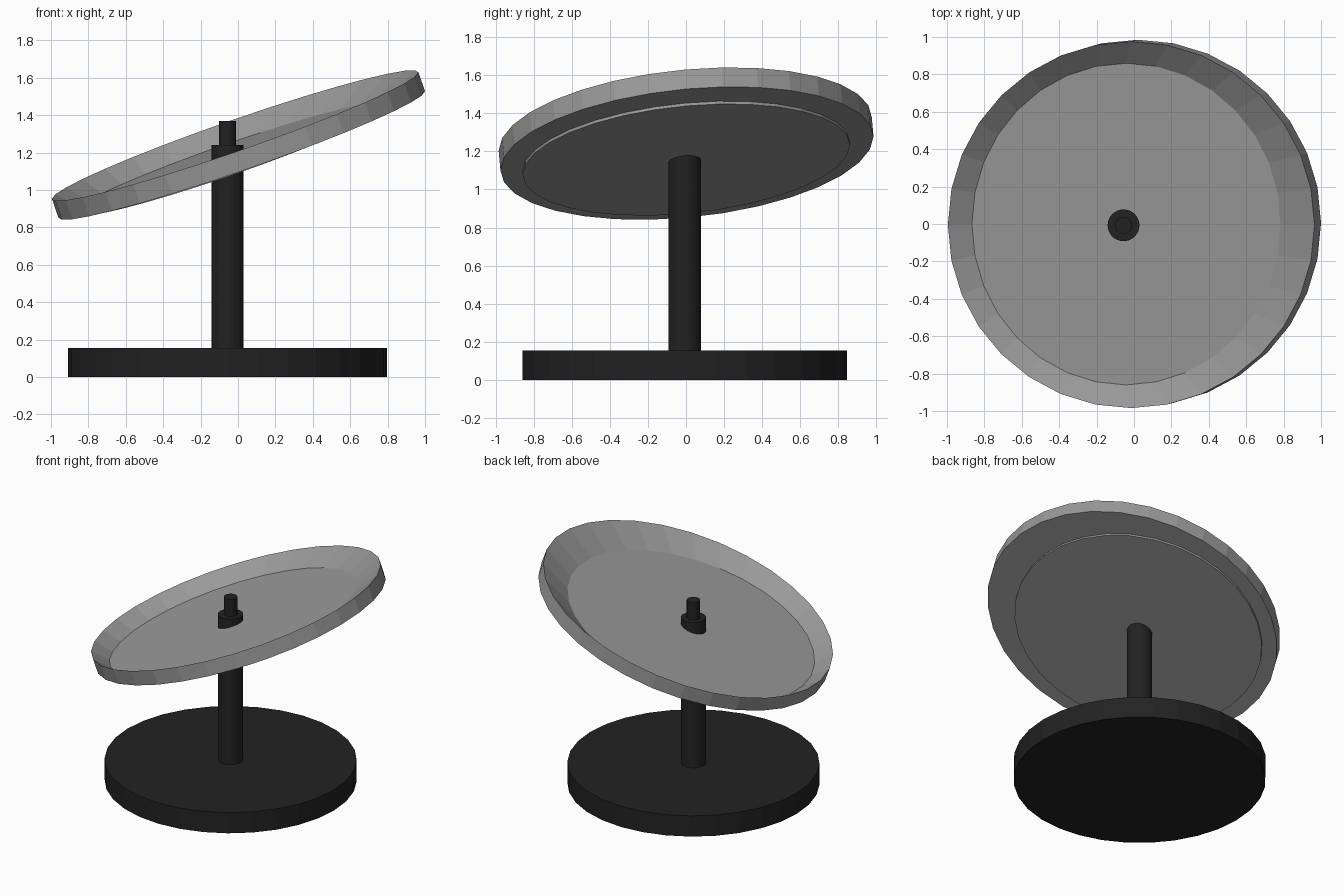
import bpy, bmesh
from math import sin, cos, pi
from mathutils import Vector

if "Cube" in bpy.data.objects:
    bpy.data.objects.remove(bpy.data.objects["Cube"])

N = 32                       # sides of every round part
SX, SY = 0.345, 0.09         # slope of the tilted dish along x and y
NORMAL = Vector((-SX, -SY, 1)).normalized()


def material(name, v):
    m = bpy.data.materials.new(name)
    m.diffuse_color = (v, v, v, 1)
    m.use_nodes = True
    m.node_tree.nodes["Principled BSDF"].inputs["Base Color"].default_value = m.diffuse_color
    return m


black = material("black", 0.016)
grey = material("grey", 0.32)


def loft(name, rings, mat):
    """Skin a stack of rings (lists of points) and cap both ends."""
    bm = bmesh.new()
    loops = [[bm.verts.new(p) for p in r] for r in rings]
    for a, b in zip(loops, loops[1:]):
        for i in range(N):
            j = (i + 1) % N
            bm.faces.new((a[i], a[j], b[j], b[i]))
    bm.faces.new(loops[0][::-1])
    bm.faces.new(loops[-1])
    bmesh.ops.recalc_face_normals(bm, faces=bm.faces)
    me = bpy.data.meshes.new(name)
    bm.to_mesh(me)
    bm.free()
    me.materials.append(mat)
    ob = bpy.data.objects.new(name, me)
    bpy.context.collection.objects.link(ob)
    return ob


def flat_ring(r, z):
    return [(-0.056 + r * cos(2 * pi * i / N), -0.007 + r * sin(2 * pi * i / N), z)
            for i in range(N)]


def tilted_ring(centre, rx, ry, offset=0.0):
    """Ellipse (seen from above) lying in the dish plane, shifted along its normal."""
    c = Vector(centre) + NORMAL * offset
    pts = []
    for i in range(N):
        x, y = rx * cos(2 * pi * i / N), ry * sin(2 * pi * i / N)
        pts.append(c + Vector((x, y, SX * x + SY * y)))
    return pts


# Stand: base disc, post and the thin pin on top
loft("base", [flat_ring(0.853, 0), flat_ring(0.853, 0.155)], black)
loft("post", [flat_ring(0.085, 0.15), flat_ring(0.085, 1.24)], black)
loft("pin", [flat_ring(0.045, 1.23), flat_ring(0.045, 1.37)], black)

# Tilted dish: raised underside disc, flat bottom ring, outer wall, sloping inside, floor
floor_c = (-0.04, 0.0, 1.171)
rim_c = (0.02, 0.005, 1.19)
loft("dish", [
    tilted_ring(floor_c, 0.82, 0.86, -0.016),
    tilted_ring(floor_c, 0.82, 0.86, 0.0),
    tilted_ring(rim_c, 0.98, 0.98, 0.0),
    tilted_ring(rim_c, 0.98, 0.98, 0.108),
    tilted_ring(floor_c, 0.825, 0.86, 0.005),
], grey)
